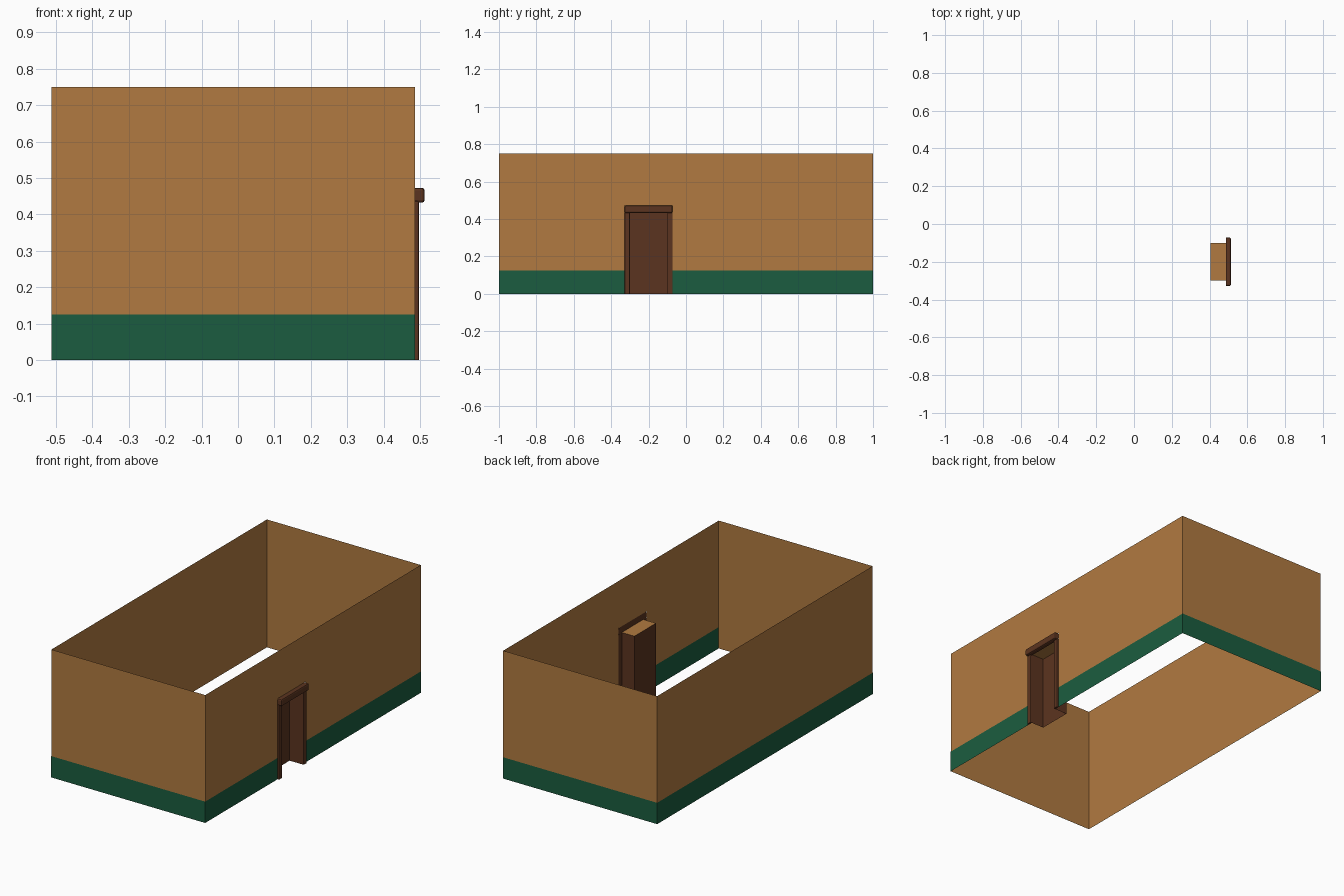
import bpy, bmesh

if "Cube" in bpy.data.objects:
    bpy.data.objects.remove(bpy.data.objects["Cube"])

XL, XR, H, SK = -0.512, 0.487, 0.75, 0.125      # wall planes, wall and skirting height
DY0, DY1, DZ = -0.328, -0.072, 0.473            # outer outline of the door frame
AY0, AY1, AZ, AX = -0.30, -0.10, 0.437, 0.405   # alcove behind the frame
E = 0.001                                       # skirting stands just proud of the wall


def material(name, rgb):
    m = bpy.data.materials.new(name)
    m.diffuse_color = (*rgb, 1)
    m.use_nodes = True
    m.node_tree.nodes["Principled BSDF"].inputs["Base Color"].default_value = m.diffuse_color
    return m


TAN = material("tan_wall", (0.44, 0.195, 0.052))
GREEN = material("green_skirting", (0.011, 0.108, 0.05))
WOOD = material("dark_wood", (0.105, 0.034, 0.014))


def finish(name, bm, mat):
    me = bpy.data.meshes.new(name)
    bm.to_mesh(me)
    bm.free()
    me.materials.append(mat)
    ob = bpy.data.objects.new(name, me)
    bpy.context.collection.objects.link(ob)
    return ob


def panels(name, quads, mat):
    """Thin vertical sheets: (x0, y0, x1, y1, z0, z1), normal to the right of travel."""
    bm = bmesh.new()
    for x0, y0, x1, y1, z0, z1 in quads:
        co = [(x0, y0, z0), (x1, y1, z0), (x1, y1, z1), (x0, y0, z1)]
        bm.faces.new([bm.verts.new(c) for c in co])
    bmesh.ops.remove_doubles(bm, verts=bm.verts, dist=1e-5)
    return finish(name, bm, mat)


def trim(name, lo, hi, bevel):
    """Box with rounded outer edges; its back and bottom rims stay sharp."""
    bm = bmesh.new()
    bmesh.ops.create_cube(bm, size=1)
    for v in bm.verts:
        v.co = [lo[i] + (v.co[i] + 0.5) * (hi[i] - lo[i]) for i in range(3)]

    def sharp(e):
        return (all(abs(v.co.x - lo[0]) < 1e-5 for v in e.verts)
                or all(v.co.z < 1e-5 for v in e.verts))
    bmesh.ops.bevel(bm, geom=[e for e in bm.edges if not sharp(e)], offset=bevel,
                    segments=2, profile=0.5, affect='EDGES')
    return finish(name, bm, WOOD)


# Left, front and back walls run full height
panels("walls", [(XL, 1 - E, XL, -1 + E, 0, H),
                 (XL, -1 + E, XR, -1 + E, 0, H),
                 (XR, 1 - E, XL, 1 - E, 0, H)], TAN)

# Right wall starts above the skirting and leaves the doorway open
panels("door_wall", [(XR, -1 + E, XR, DY0, SK, DZ),
                     (XR, DY1, XR, 1 - E, SK, DZ),
                     (XR, -1 + E, XR, DY0, DZ, H),
                     (XR, DY0, XR, DY1, DZ, H),
                     (XR, DY1, XR, 1 - E, DZ, H)], TAN)

# Skirting band around the outside, interrupted by the door
panels("skirting", [(XL - E, 1, XL - E, -1, 0, SK),
                    (XL - E, -1, XR, -1, 0, SK),
                    (XR, -1, XR, DY0, 0, SK),
                    (XR, DY1, XR, 1, 0, SK),
                    (XR, 1, XL - E, 1, 0, SK)], GREEN)

# Recessed door: side linings and door leaf, open underneath
panels("door_recess", [(XR, AY0, AX, AY0, 0, AZ),
                       (AX, AY0, AX, AY1, 0, AZ),
                       (AX, AY1, XR, AY1, 0, AZ)], WOOD)

# Recess ceiling
bm = bmesh.new()
bm.faces.new([bm.verts.new(c) for c in ((AX, AY0, AZ), (XR, AY0, AZ),
                                        (XR, AY1, AZ), (AX, AY1, AZ))])
finish("recess_ceiling", bm, TAN)

# Door frame: two jambs and a rounded lintel
for side, y0, y1 in (("front", DY0, AY0), ("back", AY1, DY1)):
    trim(side + "_jamb", (XR, y0, 0), (0.497, y1, AZ), 0.004)
trim("lintel", (XR, DY0, 0.432), (0.513, DY1, DZ), 0.008)
